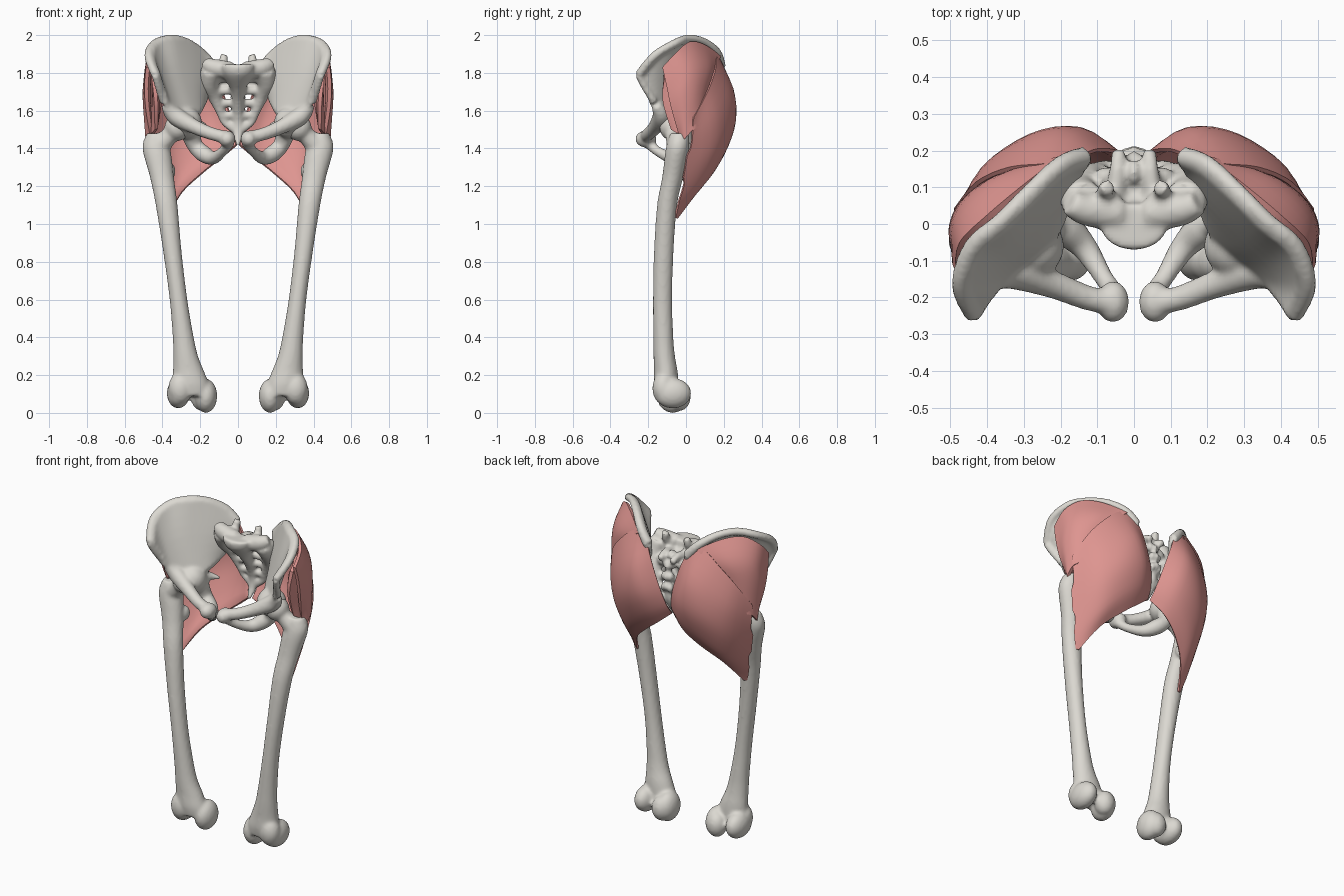
import bpy
import bmesh
import math
import random
from mathutils import Vector, Matrix

random.seed(4)
if "Cube" in bpy.data.objects:
    bpy.data.objects.remove(bpy.data.objects["Cube"], do_unlink=True)


def make_material(name, colour):
    material = bpy.data.materials.new(name)
    material.use_nodes = True
    material.diffuse_color = colour
    material.node_tree.nodes["Principled BSDF"].inputs["Base Color"].default_value = colour
    return material


BONE = make_material("bone ivory", (0.71, 0.69, 0.64, 1))
MUSCLE = make_material("muscle pink", (0.73, 0.3, 0.28, 1))


def spline(points, steps):
    """Smooth curve through points of any dimension."""
    points = [Vector(p) for p in points]
    result = []
    last = len(points) - 1
    for i in range(last):
        a, b = points[max(i - 1, 0)], points[i]
        c, d = points[i + 1], points[min(i + 2, last)]
        for k in range(steps):
            t = k / steps
            result.append(0.5 * (2 * b + (c - a) * t
                                 + (2 * a - 5 * b + 4 * c - d) * t ** 2
                                 + (3 * b - a - 3 * c + d) * t ** 3))
    return result + [points[last]]


def add_tube(bm, sections, upright=False, steps=5, sides=20):
    """Sweep an ellipse; each section is a centre followed by its radius or radii."""
    path = spline(sections, steps)
    centres = [Vector(p[:3]) for p in path]
    u, v = Vector((1, 0, 0)), Vector((0, 1, 0))
    previous = Vector((0, 0, 1))
    rings = []
    for i, (section, centre) in enumerate(zip(path, centres)):
        if not upright:
            tangent = (centres[min(i + 1, len(path) - 1)] - centres[max(i - 1, 0)]).normalized()
            turn = previous.rotation_difference(tangent)
            u, v, previous = turn @ u, turn @ v, tangent
        ring = []
        for k in range(sides):
            angle = math.tau * k / sides
            offset = u * section[3] * math.cos(angle) + v * section[-1] * math.sin(angle)
            ring.append(bm.verts.new(centre + offset))
        rings.append(ring)
    for low, high in zip(rings, rings[1:]):
        for k in range(sides):
            n = (k + 1) % sides
            bm.faces.new((low[k], low[n], high[n], high[k]))
    bm.faces.new(rings[0][::-1])
    bm.faces.new(rings[-1])


def add_ball(bm, centre, radii):
    matrix = Matrix.Translation(centre) @ Matrix.Diagonal((*radii, 1))
    bmesh.ops.create_uvsphere(bm, u_segments=24, v_segments=16, radius=1, matrix=matrix)


def add_sheet(bm, rows, thickness, rim=1.0, ragged=0.0, steps=4):
    """Curved slab through a coarse grid, thinning to a fraction at the rim."""
    columns = list(zip(*[spline(row, steps) for row in rows]))
    grid = list(zip(*[spline(column, steps) for column in columns]))
    grid = [list(row) for row in grid]
    for row in grid:
        row[-1] = row[-1] + (row[-1] - row[-2]).normalized() * random.uniform(-ragged, ragged)
    h, w = len(grid), len(grid[0])
    outer, inner = [], []
    for i in range(h):
        for j in range(w):
            p = grid[i][j]
            across = grid[i][min(j + 1, w - 1)] - grid[i][max(j - 1, 0)]
            down = grid[min(i + 1, h - 1)][j] - grid[max(i - 1, 0)][j]
            bulge = math.sin(math.pi * i / (h - 1)) * math.sin(math.pi * j / (w - 1))
            depth = thickness * (rim + (1 - rim) * math.sqrt(max(bulge, 0)))
            outer.append(bm.verts.new(p))
            inner.append(bm.verts.new(p - across.cross(down).normalized() * depth))
    for i in range(h - 1):
        for j in range(w - 1):
            quad = [i * w + j, i * w + j + 1, (i + 1) * w + j + 1, (i + 1) * w + j]
            bm.faces.new([outer[q] for q in quad])
            bm.faces.new([inner[q] for q in reversed(quad)])
    border = [j for j in range(w)] + [i * w + w - 1 for i in range(1, h)]
    border += [(h - 1) * w + j for j in range(w - 2, -1, -1)]
    border += [i * w for i in range(h - 2, 0, -1)]
    for a, b in zip(border, border[1:] + border[:1]):
        bm.faces.new((outer[b], outer[a], inner[a], inner[b]))


def finish(name, bm, material, fuse=True, mirror=True):
    bmesh.ops.recalc_face_normals(bm, faces=bm.faces)
    mesh = bpy.data.meshes.new(name)
    bm.to_mesh(mesh)
    bm.free()
    mesh.materials.append(material)
    obj = bpy.data.objects.new(name, mesh)
    bpy.context.collection.objects.link(obj)
    bpy.ops.object.select_all(action="DESELECT")
    obj.select_set(True)
    bpy.context.view_layer.objects.active = obj
    bpy.ops.object.shade_smooth_by_angle(angle=math.radians(40))
    if fuse:
        remesh = obj.modifiers.new("fuse", "REMESH")
        remesh.mode = "VOXEL"
        remesh.voxel_size = 0.01
        remesh.use_smooth_shade = True
        soften = obj.modifiers.new("soften", "SMOOTH")
        soften.factor = 0.5
        soften.iterations = 5
    if mirror:
        obj.modifiers.new("both sides", "MIRROR").use_mirror_merge = False


# Thigh bones: shaft, neck, head, trochanters and condyles
bm = bmesh.new()
add_tube(bm, [(.245, -.1, .09, .11, .06), (.252, -.105, .15, .1, .066), (.262, -.107, .22, .083, .063),
              (.277, -.115, .3, .066, .057), (.29, -.12, .4, .056, .053), (.315, -.124, .6, .047, .051),
              (.347, -.118, .85, .049, .052), (.378, -.1, 1.1, .058, .053), (.403, -.07, 1.25, .064, .056),
              (.432, -.045, 1.4, .074, .062), (.435, -.035, 1.48, .048, .05)], upright=True)
add_tube(bm, [(.42, -.045, 1.41, .06), (.37, -.06, 1.46, .048), (.32, -.07, 1.51, .05)])
add_ball(bm, (.32, -.07, 1.51), (.07, .07, .07))
add_ball(bm, (.36, -.015, 1.28), (.03, .035, .045))
add_ball(bm, (.17, -.07, .09), (.06, .085, .09))
add_ball(bm, (.19, -.035, .085), (.06, .06, .075))
add_ball(bm, (.316, -.07, .104), (.061, .098, .08))
add_ball(bm, (.305, -.12, .13), (.064, .058, .085))
finish("thigh_bones", bm, BONE)

# Hip bones: flared wing with a thick crest, socket, pubis and ischium ring
bm = bmesh.new()
crest = [(.135, .182, 1.835), (.2, .16, 1.91), (.28, .09, 1.965), (.36, .01, 1.98),
         (.44, -.06, 1.955), (.474, -.165, 1.892), (.438, -.25, 1.79)]
fossa = [(.165, .15, 1.74), (.19, .11, 1.77), (.25, .04, 1.785), (.32, -.03, 1.79),
         (.385, -.095, 1.77), (.42, -.16, 1.745), (.422, -.22, 1.73)]
brim = [(.185, .12, 1.67), (.195, .075, 1.64), (.215, .01, 1.6), (.25, -.05, 1.56),
        (.315, -.1, 1.56), (.365, -.14, 1.6), (.395, -.168, 1.645)]
add_sheet(bm, [crest, fossa, brim], 0.03)
add_tube(bm, [(*crest[0], 0.03), (*crest[1], 0.026)] + [(*p, 0.023) for p in crest[2:]])
add_tube(bm, [(*p, 0.02) for p in (crest[-1], fossa[-1], brim[-1])])
add_tube(bm, [(*p, 0.024) for p in (crest[0], fossa[0], brim[0], brim[1], brim[2], brim[3])])
add_ball(bm, (.275, -.06, 1.535), (.085, .085, .085))
add_tube(bm, [(.385, -.16, 1.63, .025), (.33, -.13, 1.57, .048), (.22, -.165, 1.51, .038),
              (.13, -.2, 1.475, .034), (.06, -.215, 1.46, .034)])
add_ball(bm, (.057, -.212, 1.45), (.044, .057, .045))
add_tube(bm, [(.26, -.03, 1.52, .06), (.23, .0, 1.42, .043), (.18, -.02, 1.37, .045),
              (.13, -.07, 1.35, .035), (.08, -.15, 1.385, .026), (.045, -.2, 1.43, .03)])
add_tube(bm, [(.24, .0, 1.54, .035), (.2, .04, 1.53, .02), (.165, .06, 1.52, .01)])
finish("hip_bones", bm, BONE)

# Sacrum: central column, side columns and cross bars that leave paired openings
bm = bmesh.new()
add_tube(bm, [(0, -.008, 1.845, .09, .062), (0, .005, 1.79, .08, .065), (0, .08, 1.7, .036, .05),
              (0, .13, 1.62, .032, .04), (0, .155, 1.54, .03, .03), (0, .14, 1.47, .025, .02),
              (0, .11, 1.42, .013, .013)], upright=True)
for s in (1, -1):
    side = [(s * .14, .06, 1.81, .06), (s * .15, .09, 1.745, .05), (s * .125, .125, 1.68, .038),
            (s * .094, .145, 1.6, .026), (s * .07, .155, 1.54, .021), (s * .02, .15, 1.5, .02)]
    add_tube(bm, side)
    add_tube(bm, [(s * .04, .03, 1.81, .05), (s * .13, .04, 1.83, .045), (s * .175, .06, 1.85, .034)])
    add_tube(bm, [(s * .07, .06, 1.81, .03), (s * .078, .09, 1.86, .024), (s * .07, .1, 1.895, .022)])
    add_tube(bm, [(s * .05, .08, 1.78, .03), (s * .045, .15, 1.79, .022), (s * .04, .2, 1.77, .02)])
    for z, y, x in ((1.77, .07, .11), (1.705, .105, .11), (1.64, .135, .095),
                    (1.575, .15, .08), (1.52, .155, .05)):
        add_tube(bm, [(0, y, z, .022), (s * x, y, z, .022)])
    add_ball(bm, (s * .07, .13, 1.735), (.04, .025, .035))
    for z, y in ((1.74, .165), (1.67, .18), (1.6, .185)):
        add_ball(bm, (s * .025, y, z), (.016, .025, .025))
for z, y in ((1.79, .14), (1.73, .165), (1.67, .178), (1.61, .18)):
    add_ball(bm, (0, y, z), (.018, .035, .03))
finish("sacrum", bm, BONE, mirror=False)

# Large buttock muscles: from sacrum and crest round to the back of the thigh bone
bm = bmesh.new()
add_sheet(bm, [
    [(.15, .185, 1.88), (.24, .165, 1.89), (.34, .155, 1.81), (.43, .115, 1.7), (.492, .04, 1.56)],
    [(.1, .205, 1.76), (.19, .25, 1.72), (.3, .23, 1.65), (.415, .155, 1.55), (.478, .025, 1.43)],
    [(.045, .2, 1.6), (.14, .262, 1.57), (.27, .245, 1.5), (.385, .155, 1.39), (.452, .002, 1.29)],
    [(.016, .17, 1.48), (.11, .22, 1.44), (.22, .2, 1.36), (.335, .115, 1.24), (.415, -.03, 1.13)],
    [(.006, .13, 1.415), (.09, .155, 1.345), (.19, .13, 1.265), (.3, .055, 1.16), (.375, -.05, 1.02)],
], 0.045, rim=0.25, ragged=0.014)
finish("large_buttock_muscles", bm, MUSCLE, fuse=False)

# Middle buttock muscles: fan from the crest down to the outer thigh bone
bm = bmesh.new()
add_sheet(bm, [
    [(.2, .185, 1.89), (.31, .1, 1.95), (.405, .02, 1.965), (.475, -.05, 1.91), (.487, -.125, 1.83)],
    [(.3, .16, 1.81), (.38, .125, 1.83), (.455, .06, 1.83), (.495, -.01, 1.8), (.495, -.105, 1.74)],
    [(.4, .115, 1.69), (.45, .085, 1.69), (.488, .04, 1.69), (.505, -.02, 1.67), (.49, -.08, 1.62)],
    [(.47, .065, 1.51), (.485, .04, 1.5), (.49, .01, 1.47), (.488, -.01, 1.45), (.465, -.035, 1.46)],
], 0.05, rim=0.4)
finish("middle_buttock_muscles", bm, MUSCLE, fuse=False)

# Deep buttock muscles: small fan between the wing and the middle muscle
bm = bmesh.new()
add_sheet(bm, [
    [(.38, .04, 1.82), (.435, -.04, 1.82), (.46, -.11, 1.79)],
    [(.42, .03, 1.66), (.455, -.04, 1.66), (.445, -.125, 1.66)],
    [(.45, .0, 1.5), (.46, -.04, 1.48), (.44, -.08, 1.5)],
], 0.04, rim=0.5)
finish("deep_buttock_muscles", bm, MUSCLE, fuse=False)
